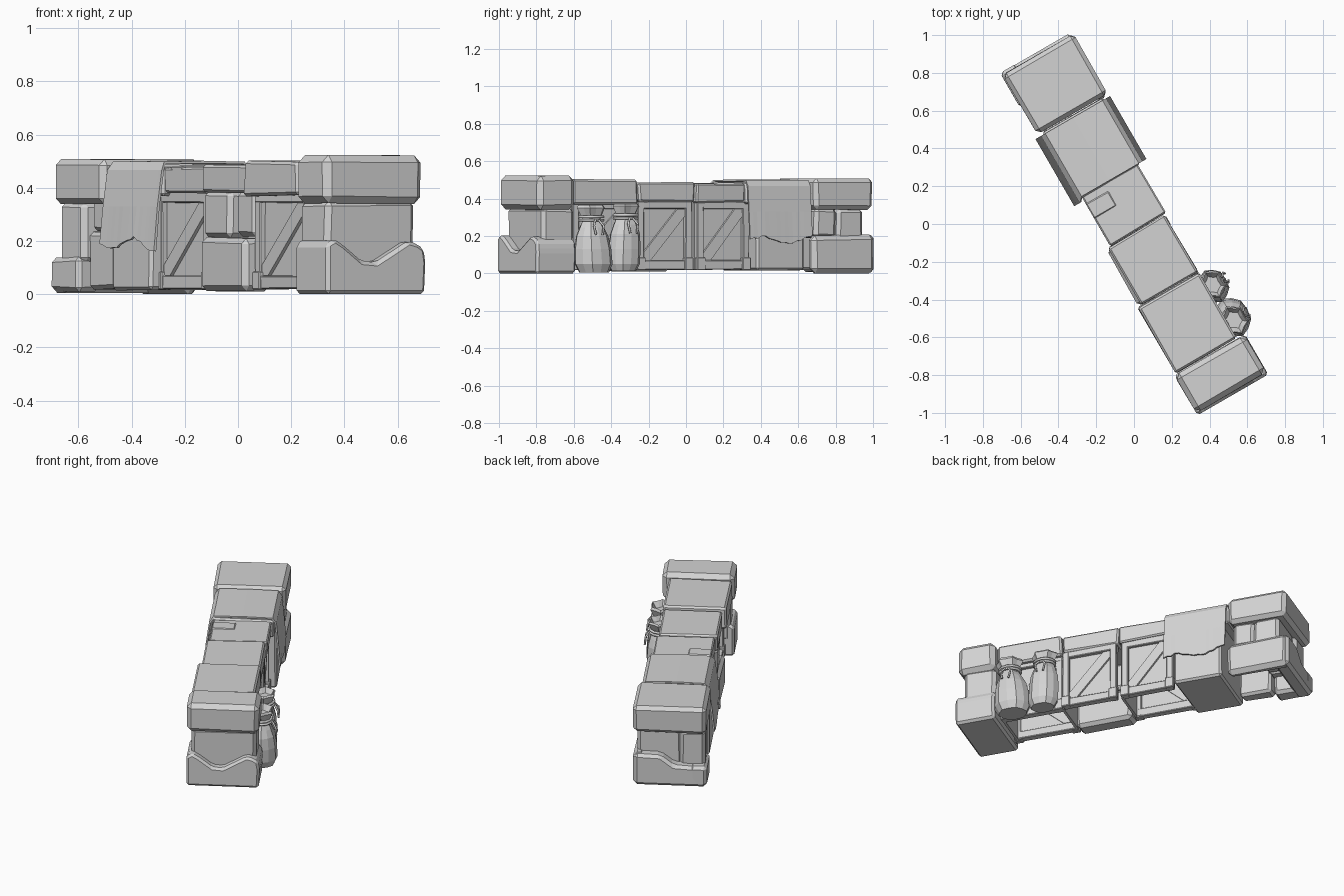
import bpy, bmesh, math, random
from mathutils import Matrix

cube = bpy.data.objects.get("Cube")
if cube:
    bpy.data.objects.remove(cube)

random.seed(4)
# The wall is laid out along local x, then turned diagonally
TURN = Matrix.Rotation(math.radians(-60), 4, 'Z')

grey = bpy.data.materials.new("plain_grey")
grey.use_nodes = True
colour = (0.65, 0.65, 0.65, 1)
grey.diffuse_color = colour
grey.node_tree.nodes["Principled BSDF"].inputs["Base Color"].default_value = colour


def finish(name, bm):
    bmesh.ops.recalc_face_normals(bm, faces=bm.faces)
    mesh = bpy.data.meshes.new(name)
    bm.to_mesh(mesh)
    bm.free()
    mesh.materials.append(grey)
    obj = bpy.data.objects.new(name, mesh)
    obj.matrix_world = TURN
    bpy.context.collection.objects.link(obj)
    return obj


def block(name, s, t, z, bevel=0.02, rough=0.004):
    """Box from ranges, with uneven corners and chamfered edges."""
    bm = bmesh.new()
    bmesh.ops.create_cube(bm, size=1)
    for v in bm.verts:
        for i, (lo, hi) in enumerate((s, t, z)):
            v.co[i] = (lo if v.co[i] < 0 else hi) + random.uniform(-rough, rough)
        v.co.z = max(v.co.z, 0)
    if bevel:
        bmesh.ops.bevel(bm, geom=bm.edges[:], offset=bevel, segments=1, affect='EDGES')
    return finish(name, bm)


def prism(name, points, depth, axis, bevel=0.0):
    """Profile in (other axis, z), extruded along local x (0) or y (1)."""
    bm = bmesh.new()
    ends = []
    for d in depth:
        ends.append([bm.verts.new((d, a, z) if axis == 0 else (a, d, z)) for a, z in points])
    bm.faces.new(ends[0])
    bm.faces.new(ends[1])
    n = len(points)
    for i in range(n):
        j = (i + 1) % n
        bm.faces.new((ends[0][i], ends[0][j], ends[1][j], ends[1][i]))
    if bevel:
        bmesh.ops.recalc_face_normals(bm, faces=bm.faces)
        bmesh.ops.bevel(bm, geom=bm.edges[:], offset=bevel, segments=1, affect='EDGES')
    return finish(name, bm)


# Near end: chipped base stone, middle stone, cap stone
prism("near_base_stone", [(-.215, 0), (.212, 0), (.218, .12), (.21, .17), (.18, .19), (.14, .2),
                          (.07, .16), (.0, .12), (-.06, .125), (-.14, .185), (-.18, .208), (-.215, .19)],
      (.80, 1.045), 0, .014)
block("near_middle_stone", (.80, .995), (-.19, .195), (.1, .35), .02)
block("near_cap_stone", (.80, 1.03), (-.215, .212), (.34, .525), .027)

# Far end: cap, chipped end stone, thin side stone, uprights
block("far_cap_stone", (-1.03, -.667), (-.208, .226), (.34, .51), .022)
prism("far_base_end_stone", [(-.21, .005), (.215, .005), (.215, .205), (.06, .2), (-.02, .14), (-.21, .13)],
      (-1.045, -.95), 0, .018)
block("far_base_side_stone", (-1.04, -.66), (.15, .222), (.0, .205), .025)
block("far_corner_foot", (-1.045, -.835), (-.212, -.11), (.01, .14), .018)
block("far_corner_upright", (-.995, -.82), (-.2, -.05), (.12, .345), .02)
block("far_middle_stone_a", (-.98, -.82), (-.06, .2), (.12, .345), .018)
block("far_middle_stone_b", (-.82, -.69), (0, .19), (.19, .35), .02)
block("far_inner_foot", (-.83, -.63), (-.17, -.08), (.02, .235), .015)
block("far_inner_top", (-.81, -.65), (-.165, 0), (.235, .36), .015)

# Top slabs along the wall
block("covered_slab", (-.662, -.26), (-.178, .188), (.37, .485), .01)
block("plain_slab_a", (-.265, .036), (-.165, .174), (.38, .478), .008)
block("slab_cleat", (-.22, -.13), (-.168, -.03), (.46, .482), .006, .001)
block("plain_slab_b", (.04, .387), (-.182, .166), (.38, .488), .01)
block("plain_slab_c", (.394, .797), (-.205, .172), (.37, .5), .011)

# Thin stones under the middle slab on the left side
block("middle_lower_stone", (.045, .39), (-.195, -.08), (.01, .212), .02)
block("middle_upper_stone_a", (.05, .24), (-.18, -.07), (.215, .385), .018)
block("middle_upper_stone_b", (.245, .38), (-.15, -.06), (.215, .385), .018)


def side_frame(name, s0, s1, t, side, rising):
    """Recessed crate panel with rails, posts and a diagonal brace."""
    inner = t - side * .022
    back = t - side * .045
    block(name + "_panel", (s0, s1), sorted((inner, inner - side * .015)), (.025, .375), 0, 0)
    depth = sorted((t, back))
    for label, z in (("bottom", (.02, .07)), ("top", (.345, .385))):
        block(f"{name}_{label}_rail", (s0, s1), depth, z, .004, .002)
    for label, s in (("far", (s0, s0 + .04)), ("near", (s1 - .04, s1))):
        block(f"{name}_{label}_post", s, depth, (.02, .385), .004, .002)
        block(f"{name}_{label}_foot", (s[0] - .006, s[1] + .006),
              sorted((t + side * .008, inner)), (.018, .085), .004, 0)
    a, b = s0 + .04, s1 - .04
    if not rising:
        a, b = b, a
    w = math.copysign(.045, b - a)
    prism(name + "_brace", [(a, .07), (a + w, .07), (b, .305), (b, .345), (b - w, .345), (a, .11)],
          sorted((t - side * .008, back)), 1)


# Open-bottomed wooden crates
side_frame("crate_a_left", -.36, .03, -.145, -1, True)
side_frame("crate_a_right", -.30, .02, .16, 1, False)
side_frame("crate_b_right", .055, .39, .16, 1, False)
side_frame("crate_c_left", .395, .79, -.155, -1, True)
side_frame("crate_c_right", .40, .78, .14, 1, False)
for i, s in enumerate((.025, .40, .775)):
    block(f"crate_cross_wall_{i + 1}", (s - .008, s + .008), (-.13, .13), (.02, .385), 0, 0)

# Covered crate and its draped cloth
block("covered_crate", (-.615, -.325), (-.19, .20), (.015, .40), .012)


def drape():
    bm = bmesh.new()
    columns = 16
    rows = []
    for i in range(columns + 1):
        f = i / columns
        s = -.65 + .385 * f
        hem_l = .19 - .022 * math.sin(f * 8) + random.uniform(-.008, .008)
        hem_r = .18 + .016 * math.cos(f * 8) + random.uniform(-.008, .008)
        path = [(-.222, hem_l), (-.207, .33), (-.188, .465), (-.165, .494),
                (.0, .497), (.18, .494), (.20, .465), (.212, .33), (.224, hem_r)]
        # the left side of the cloth hangs slightly toward the near end
        rows.append([bm.verts.new((s + (.025 * f if t < -.18 else 0), t, z)) for t, z in path])
    for r0, r1 in zip(rows, rows[1:]):
        for k in range(len(r0) - 1):
            bm.faces.new((r0[k], r0[k + 1], r1[k + 1], r1[k]))
    mod = finish("draped_cloth", bm).modifiers.new("thickness", 'SOLIDIFY')
    mod.thickness = .01
    mod.offset = 0


drape()


def cord(name, points, radius, cyclic=False):
    curve = bpy.data.curves.new(name, 'CURVE')
    curve.dimensions = '3D'
    curve.bevel_depth = radius
    curve.bevel_resolution = 1
    curve.use_fill_caps = True
    spline = curve.splines.new('POLY')
    spline.points.add(len(points) - 1)
    for p, co in zip(spline.points, points):
        p.co = (*co, 1)
    spline.use_cyclic_u = cyclic
    curve.materials.append(grey)
    obj = bpy.data.objects.new(name, curve)
    obj.matrix_world = TURN
    bpy.context.collection.objects.link(obj)


def sack(name, s, t, lean, profile, tie):
    """Faceted sack of stacked rings with a gathered, open mouth."""
    bm = bmesh.new()
    sides = 12
    rings = []
    for k, (r, z) in enumerate(profile):
        ring = []
        for i in range(sides):
            a = math.tau * i / sides
            wave = 1 + (.10 if k > 4 else .03) * (-1) ** i
            ring.append(bm.verts.new((s + lean * z + r * wave * math.cos(a),
                                      t + r * wave * .85 * math.sin(a), z)))
        rings.append(ring)
    for r0, r1 in zip(rings, rings[1:]):
        for i in range(sides):
            j = (i + 1) % sides
            bm.faces.new((r0[i], r0[j], r1[j], r1[i]))
    bm.faces.new(rings[0])
    bm.faces.new(rings[-1])
    finish(name, bm)
    top = s + lean * tie
    for n in range(2):
        loop = [(top + .064 * math.cos(math.tau * i / 12),
                 t + .056 * math.sin(math.tau * i / 12), tie + n * .017) for i in range(12)]
        cord(f"{name}_rope_{n + 1}", loop, .008, True)
    for n, side in enumerate((-1, 1)):
        cord(f"{name}_rope_end_{n + 1}", [(top + side * .01, t + .06, tie), (top + side * .03, t + .08, tie - .03),
             (top + side * .02, t + .085, tie - .08)], .006)


# Tied sacks leaning against the right side
sack("near_sack", .685, .205, .06, [(.085, .005), (.108, .05), (.105, .13), (.092, .2), (.07, .245), (.05, .28),
                                    (.054, .30), (.078, .35), (.07, .365), (.045, .33)], .285)
sack("far_sack", .50, .20, -.04, [(.07, .012), (.09, .05), (.092, .13), (.085, .21), (.068, .26), (.05, .30),
                                  (.054, .315), (.075, .36), (.066, .37), (.045, .34)], .295)
